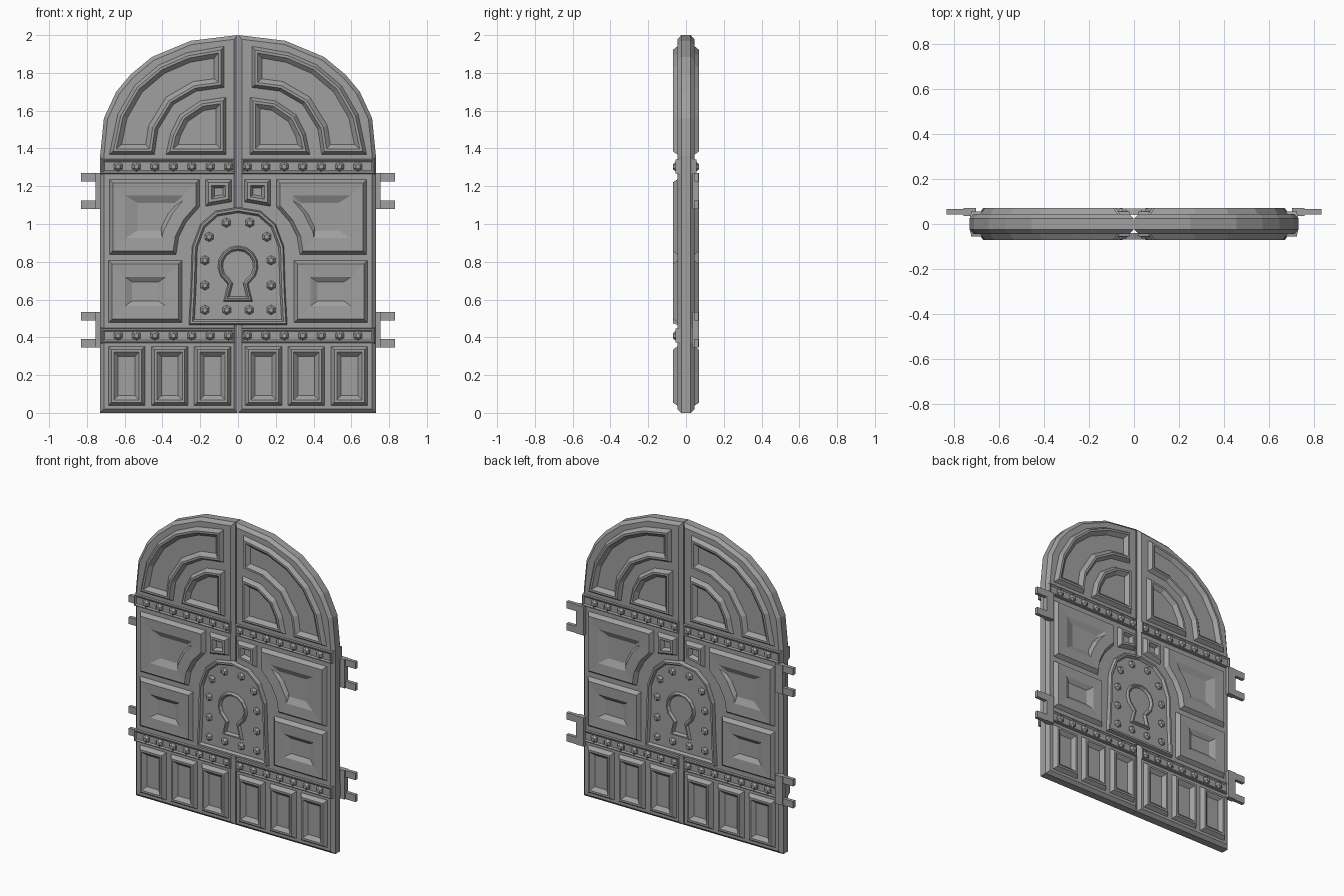
import bpy, bmesh, math
from mathutils import Vector

if "Cube" in bpy.data.objects:
    bpy.data.objects.remove(bpy.data.objects["Cube"])

GREY = 0.35
metal = bpy.data.materials.new("door_grey")
metal.use_nodes = True
metal.diffuse_color = (GREY, GREY, GREY, 1)
metal.node_tree.nodes["Principled BSDF"].inputs["Base Color"].default_value = (GREY, GREY, GREY, 1)


def inset(points, d):
    """Mitred inward offset of a counter-clockwise outline."""
    out, n = [], len(points)
    for i, p in enumerate(points):
        a, b = (p - points[i - 1]).normalized(), (points[(i + 1) % n] - p).normalized()
        na, nb = Vector((-a.y, a.x)), Vector((-b.y, b.x))
        out.append(p + (na + nb) * d / (1 + na.dot(nb)))
    return out


def relief(bm, outline, rings):
    """Stack of rings (inset, height[, scale]) rising towards the front, then a cap."""
    pts = [Vector(p) for p in outline]
    area = sum(pts[i - 1].x * p.y - p.x * pts[i - 1].y for i, p in enumerate(pts))
    if area < 0:
        pts.reverse()
    n, last = len(pts), None
    for d, height, *scale in rings:
        ring = inset(pts, d)
        if scale:
            mid = sum(ring, Vector((0, 0))) / n
            ring = [mid + (p - mid) * scale[0] for p in ring]
        verts = [bm.verts.new((p.x, -height, p.y)) for p in ring]
        if last:
            for i in range(n):
                j = (i + 1) % n
                bm.faces.new((last[i], last[j], verts[j], verts[i]))
        last = verts
    bm.faces.new(last)


def finish(name, bm, mirror_x, mirror_y):
    mesh = bpy.data.meshes.new(name)
    bm.to_mesh(mesh)
    bm.free()
    mesh.materials.append(metal)
    obj = bpy.data.objects.new(name, mesh)
    bpy.context.collection.objects.link(obj)
    mod = obj.modifiers.new("mirror", "MIRROR")
    mod.use_axis = (mirror_x, mirror_y, False)
    mod.merge_threshold = 0.0005


def part(name, outlines, rings, mirror_x=True):
    bm = bmesh.new()
    for outline in outlines:
        relief(bm, outline, rings)
    finish(name, bm, mirror_x, True)


def rect(x0, x1, z0, z1):
    return [(x0, z0), (x1, z0), (x1, z1), (x0, z1)]


def hexagon(x, z, r=0.026):
    return [(x + r * math.sin(k * math.pi / 3), z + r * math.cos(k * math.pi / 3)) for k in range(6)]


def both_sides(half):
    """Complete a half outline that starts on the centre line."""
    return half + [(-x, z) for x, z in reversed(half) if x > 0]


# Arched leaves with chamfered edges, leaving a groove at the centre
leaf = [(0.002, 0), (0.73, 0), (0.73, 1.36), (0.71, 1.56), (0.645, 1.7), (0.57, 1.79),
        (0.455, 1.885), (0.25, 1.97), (0.002, 2)]
part("door_leaves", [leaf], [(0, 0), (0, 0.025), (0.02, 0.045)])

# Raised frames around sunken panels
thin_frame = [(0, 0.04), (0.02, 0.07), (0.033, 0.07), (0.056, 0.048)]
part("lower_panels", [rect(x, x + 0.2, 0.035, 0.355) for x in (0.035, 0.262, 0.49)], thin_frame)
outer_arch = [(0.07, 1.945), (0.27, 1.91), (0.42, 1.845), (0.55, 1.735), (0.64, 1.58), (0.685, 1.365),
              (0.44, 1.365), (0.42, 1.5), (0.34, 1.63), (0.22, 1.7), (0.07, 1.72)]
inner_arch = [(0.06, 1.675), (0.2, 1.655), (0.31, 1.58), (0.36, 1.48), (0.385, 1.365), (0.06, 1.365)]
part("arch_panels", [outer_arch, inner_arch], thin_frame)

shoulder = [(0.685, 1.24), (0.2, 1.24), (0.2, 1.09), (0.27, 1.01), (0.31, 0.93), (0.325, 0.835), (0.685, 0.835)]
part("middle_panels", [shoulder, rect(0.293, 0.688, 0.475, 0.81)],
     [(0, 0.04), (0.022, 0.07), (0.09, 0.067), (0.09, 0.048, 0.65)])
part("key_panels", [[(0.03, 1.24), (0.175, 1.24), (0.175, 1.09), (0.03, 1.115)]],
     [(0, 0.04), (0.02, 0.07), (0.035, 0.07), (0.035, 0.048, 0.6)])

# Riveted straps
part("straps", [rect(0.015, 0.727, z, z + 0.085) for z in (0.367, 1.262)],
     [(0, 0.03), (0.006, 0.056), (0.012, 0.056), (0.02, 0.049)])

# Lock plate with raised rim
plate = both_sides([(0, 1.09), (0.12, 1.07), (0.2, 1.0), (0.245, 0.88), (0.252, 0.65), (0.262, 0.465)])
part("lock_plate", [plate], [(0, 0.04), (0.008, 0.068), (0.02, 0.068), (0.03, 0.052)], False)

# Keyhole with raised rim
bow = [(0.108 * math.sin(math.radians(a)), 0.778 + 0.108 * math.cos(math.radians(a))) for a in range(0, 150, 24)]
keyhole = both_sides(bow + [(0.055, 0.68), (0.078, 0.59)])
part("keyhole", [keyhole], [(0, 0.05), (0.008, 0.068), (0.016, 0.068), (0.026, 0.053)], False)

# Hexagonal rivets on the straps and the lock plate
spots = [(0.05 + 0.0975 * i, z) for i in range(7) for z in (0.409, 1.304)]
spots += [(0.062, 1.007), (0.153, 0.932), (0.175, 0.808), (0.175, 0.675), (0.175, 0.545), (0.06, 0.545)]
part("rivets", [hexagon(x, z) for x, z in spots], [(0, 0.045), (0, 0.055), (0.011, 0.069)])

# Forked hinges on the back
hinges = bmesh.new()


def block(x0, x1, y0, y1, z0, z1):
    for v in bmesh.ops.create_cube(hinges, size=1)["verts"]:
        v.co = ((x0 + x1) / 2 + v.co.x * (x1 - x0), (y0 + y1) / 2 + v.co.y * (y1 - y0),
                (z0 + z1) / 2 + v.co.z * (z1 - z0))


for base in (0.345, 1.08):
    block(0.7, 0.755, 0.035, 0.07, base, base + 0.19)
    for z in (base, base + 0.145):
        block(0.74, 0.83, 0.043, 0.066, z, z + 0.045)
finish("hinges", hinges, True, False)
